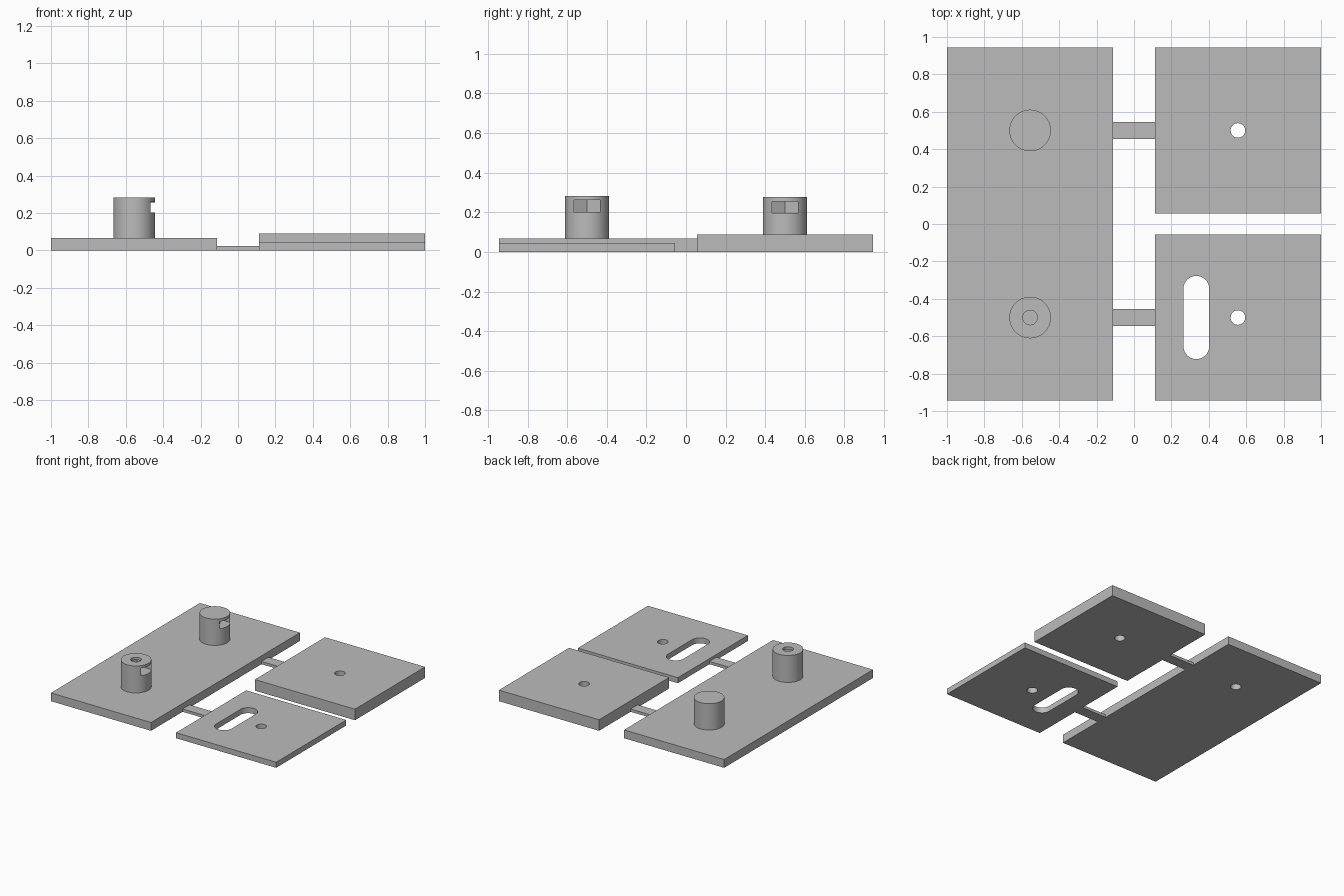
import bpy
from math import cos, sin, pi, radians, sqrt

cube = bpy.data.objects.get("Cube")
if cube:
    bpy.data.objects.remove(cube, do_unlink=True)

MM = 1 / 45  # the longest side is 90 mm

grey = bpy.data.materials.new("plain_grey")
grey.use_nodes = True
GREY = (0.5, 0.5, 0.5, 1)
grey.diffuse_color = GREY
grey.node_tree.nodes["Principled BSDF"].inputs["Base Color"].default_value = GREY


def prism(name, outline, low, high):
    """Extrude a counter-clockwise outline (mm) between two heights."""
    n = len(outline)
    verts = [(x * MM, y * MM, z * MM) for z in (low, high) for x, y in outline]
    faces = [tuple(reversed(range(n))), tuple(range(n, 2 * n))]
    faces += [(i, (i + 1) % n, (i + 1) % n + n, i + n) for i in range(n)]
    mesh = bpy.data.meshes.new(name)
    mesh.from_pydata(verts, [], faces)
    mesh.materials.append(grey)
    obj = bpy.data.objects.new(name, mesh)
    bpy.context.collection.objects.link(obj)
    return obj


def rect(x0, x1, y0, y1):
    return [(x0, y0), (x1, y0), (x1, y1), (x0, y1)]


def slot(x, y, r, half=0, n=64):
    """Circle outline, stretched along y into a rounded slot."""
    pts = []
    for i in range(n):
        a = 2 * pi * (i + 0.5) / n
        pts.append((x + r * cos(a), y + r * sin(a) + (half if sin(a) > 0 else -half)))
    return pts


def nut_channel(x, y, half):
    """Hexagonal nut pocket, open towards +x."""
    r = 2 * half / sqrt(3)
    return [(x - r, y), (x - r / 2, y - half), (x + 9, y - half),
            (x + 9, y + half), (x - r / 2, y + half)]


def cut(target, outline, low, high):
    cutter = prism("cutter", outline, low, high)
    mod = target.modifiers.new("cut", 'BOOLEAN')
    mod.operation, mod.solver, mod.object = 'DIFFERENCE', 'EXACT', cutter
    activate(target)
    bpy.ops.object.modifier_apply(modifier=mod.name)
    bpy.data.objects.remove(cutter, do_unlink=True)


def activate(obj):
    bpy.ops.object.select_all(action='DESELECT')
    obj.select_set(True)
    bpy.context.view_layer.objects.active = obj


ROW, COL, HOLE = 22.5, 25, 1.75

# Plates
base = prism("base_plate", rect(-45, -5, -42.5, 42.5), 0, 3)
thick = prism("thick_plate", rect(5, 45, 2.5, 42.5), 0, 4)
thin = prism("thin_plate", rect(5, 45, -42.5, -2.5), 0, 2)

# Connecting strips
for side, y in (("back", ROW), ("front", -ROW)):
    prism(side + "_connector", rect(-5, 5, y - 2, y + 2), 0, 1)

# Screw holes and the long slot
cut(thick, slot(COL, ROW, HOLE), -1, 9)
cut(thin, slot(COL, -ROW, HOLE), -1, 9)
cut(thin, slot(15, -ROW, 3.1, 6.9), -1, 9)
cut(base, slot(-COL, ROW, HOLE), -1, 9)

# Posts with nut pockets: the back is bored from below, the front from above
front_post = prism("front_post", slot(-COL, -ROW, 5), 3, 12.75)
back_post = prism("back_post", slot(-COL, ROW, 5), 3, 12.5)
cut(front_post, nut_channel(-COL, -ROW, 3), 9.1, 11.8)
cut(back_post, nut_channel(-COL, ROW, 3), 8.9, 11.5)
cut(front_post, slot(-COL, -ROW, HOLE), 10, 15)
cut(back_post, slot(-COL, ROW, HOLE), 2, 10)

for obj in (base, thick, thin, front_post, back_post):
    activate(obj)
    bpy.ops.object.shade_smooth_by_angle(angle=radians(25))
